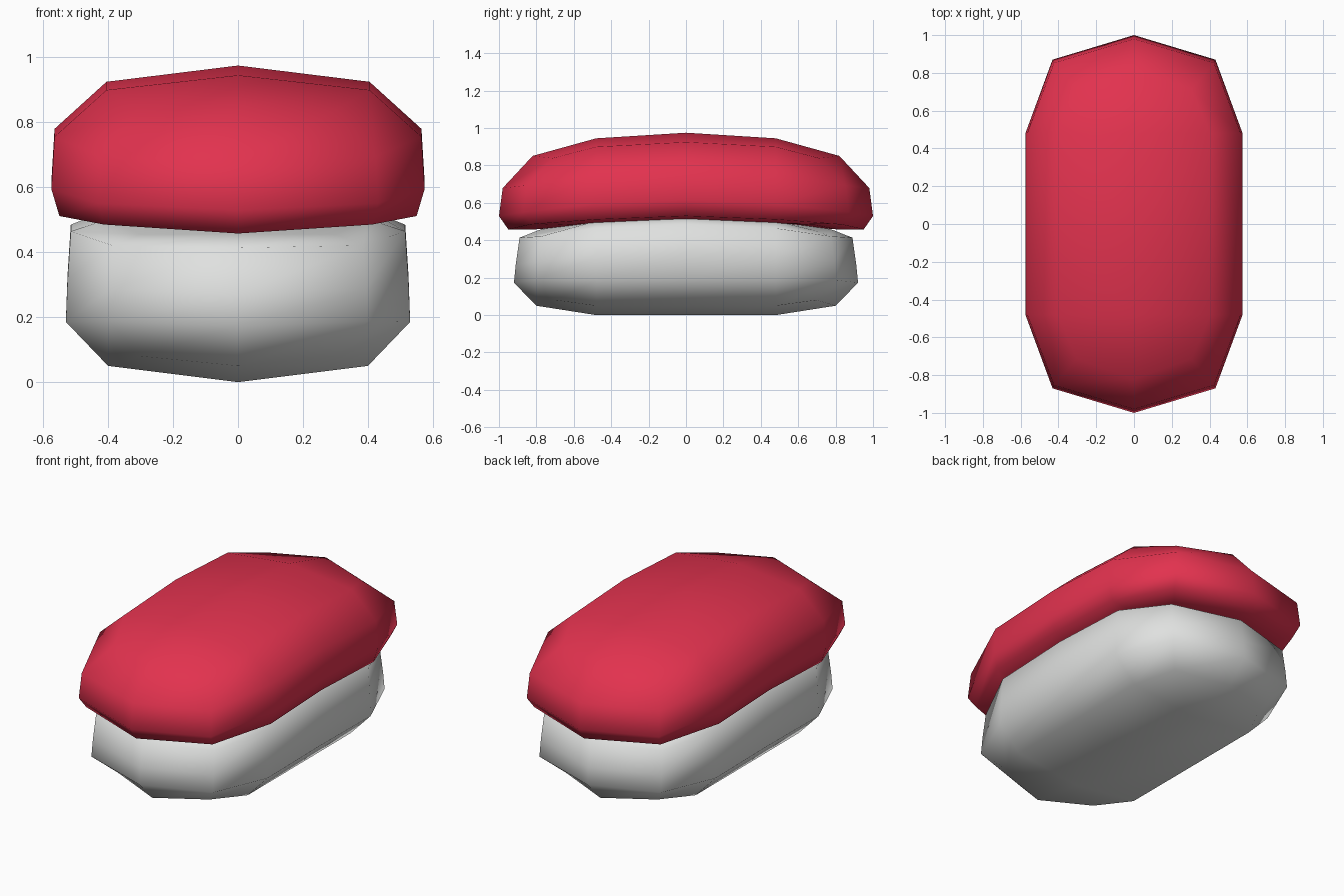
import bpy
import bmesh

old = bpy.data.objects.get("Cube")
if old:
    bpy.data.objects.remove(old, do_unlink=True)


def make_material(name, rgb):
    mat = bpy.data.materials.new(name)
    mat.use_nodes = True
    mat.diffuse_color = (*rgb, 1)
    shader = mat.node_tree.nodes["Principled BSDF"]
    shader.inputs["Base Color"].default_value = (*rgb, 1)
    shader.inputs["Roughness"].default_value = 0.6
    return mat


# Plan of one ring: x as a share of half width, y as a share of half length
QUARTER = [(0, -1), (0.75, -0.87), (1, -0.5), (1, 0)]
RIGHT = QUARTER + [(x, -y) for x, y in QUARTER[-2::-1]]
PLAN = RIGHT + [(-x, y) for x, y in RIGHT[-2:0:-1]]
SHOULDER = 0.48


def make_ring(bm, width, length, height, arch, corner_lift):
    """Twelve-sided ring that droops towards its ends."""
    ring = []
    for px, py in PLAN:
        y = py * length
        if abs(py) == 0.5:
            y = SHOULDER if py > 0 else -SHOULDER
        z = height - arch * y * y
        if abs(px) == 0.75:
            z += corner_lift
        ring.append(bm.verts.new((px * width, y, z)))
    return ring


def cap(bm, ring, height, arch):
    """Close a ring with a raised spine along the middle."""
    spine = [bm.verts.new((0, y, height - arch * y * y))
             for y in (-SHOULDER, 0, SHOULDER)]
    spine = [ring[0]] + spine + [ring[6]]
    for side in (ring[1:6], ring[:6:-1]):
        for i in range(4):
            bm.faces.new((spine[i], side[i], side[i + 1], spine[i + 1]))


def make_pad(name, levels, bottom, top, mat):
    bm = bmesh.new()
    rings = [make_ring(bm, *level) for level in levels]
    for low, high in zip(rings, rings[1:]):
        for i in range(len(PLAN)):
            j = (i + 1) % len(PLAN)
            bm.faces.new((low[i], low[j], high[j], high[i]))
    cap(bm, rings[0], *bottom)
    cap(bm, rings[-1], *top)
    bmesh.ops.recalc_face_normals(bm, faces=bm.faces)
    for face in bm.faces:
        face.smooth = True
    mesh = bpy.data.meshes.new(name)
    bm.to_mesh(mesh)
    bm.free()
    mesh.materials.append(mat)
    obj = bpy.data.objects.new(name, mesh)
    bpy.context.collection.objects.link(obj)
    return obj


white = make_material("rice_white", (0.74, 0.75, 0.74))
red = make_material("fish_red", (0.76, 0.032, 0.077))

# Levels from bottom to top: half width, half length, height, arch, corner lift
make_pad("rice_block", [
    (0.40, 0.80, 0.05, 0.0, 0.03),
    (0.53, 0.92, 0.19, 0.02, 0.01),
    (0.525, 0.91, 0.33, 0.07, 0),
    (0.515, 0.89, 0.485, 0.09, -0.01),
    (0.40, 0.78, 0.53, 0.12, -0.02),
], (0.0, 0.0), (0.55, 0.1), white)

make_pad("fish_slice", [
    (0.40, 0.80, 0.51, 0.08, 0.01),
    (0.55, 0.95, 0.53, 0.08, 0.01),
    (0.575, 1.0, 0.615, 0.085, 0),
    (0.565, 0.98, 0.78, 0.105, -0.01),
    (0.405, 0.82, 0.925, 0.11, -0.03),
], (0.50, 0.08), (0.975, 0.13), red)
